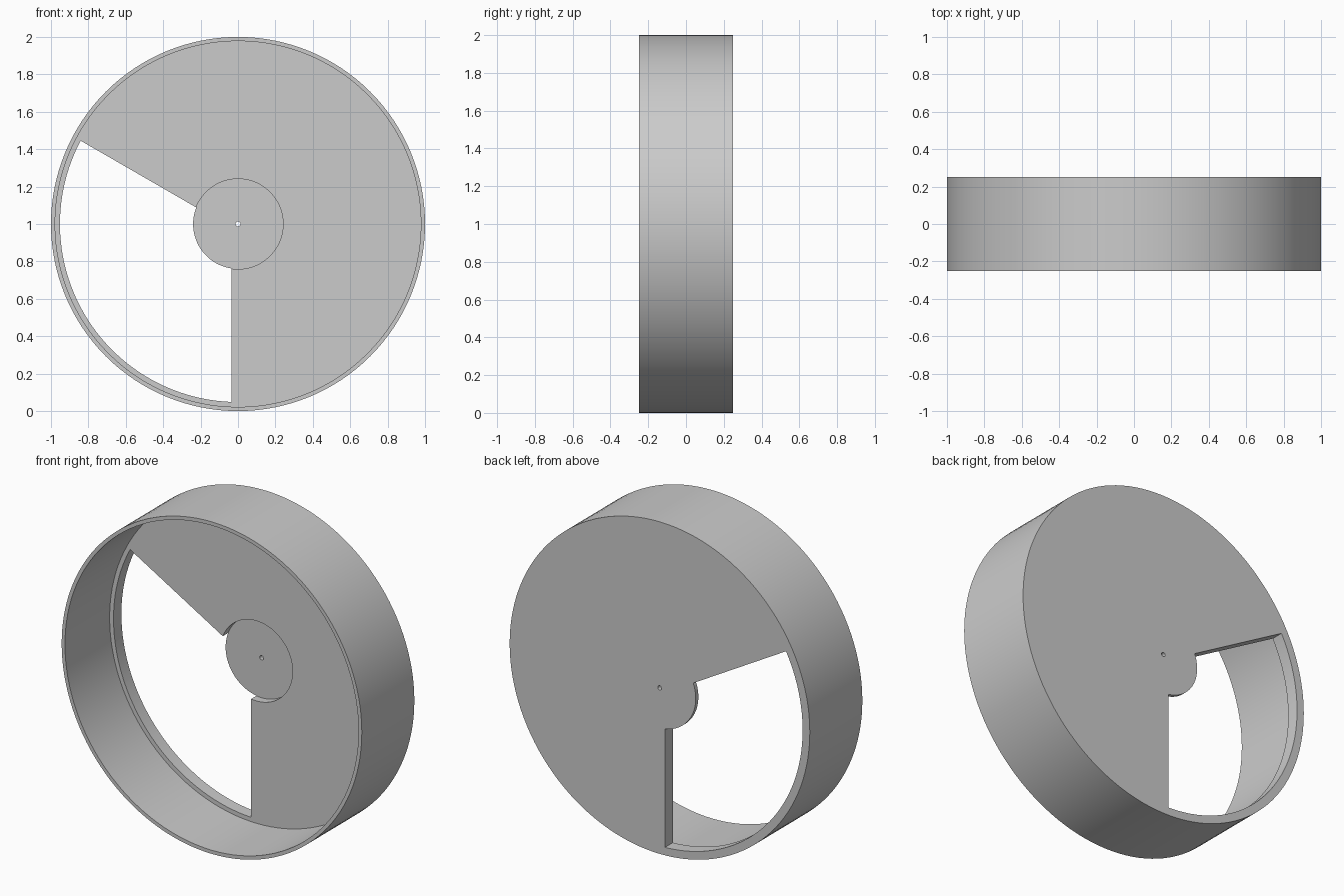
import bpy, bmesh
from math import asin, cos, sin, pi, radians
from mathutils import Matrix, Vector

cube = bpy.data.objects.get("Cube")
if cube:
    bpy.data.objects.remove(cube)

STEPS = 128
BACK, FRONT = 0.25, -0.25
WEB_FRONT = BACK - 0.075     # front of the thick back wall
HUB_FRONT = BACK - 0.025     # floor of the hub recess
LIFT = Matrix.Translation((0, 0, 1))

grey = bpy.data.materials.new("light_grey")
grey.use_nodes = True
grey.diffuse_color = (0.6, 0.6, 0.6, 1)
grey.node_tree.nodes["Principled BSDF"].inputs["Base Color"].default_value = (0.6, 0.6, 0.6, 1)


def make_object(name, bm):
    bmesh.ops.recalc_face_normals(bm, faces=bm.faces)
    bmesh.ops.transform(bm, matrix=LIFT, verts=bm.verts)
    mesh = bpy.data.meshes.new(name)
    bm.to_mesh(mesh)
    bm.free()
    mesh.materials.append(grey)
    obj = bpy.data.objects.new(name, mesh)
    bpy.context.collection.objects.link(obj)
    return obj


# Drum: one closed cross-section (radius, y) turned about the y axis
profile = [(0.013, BACK), (1, BACK), (1, FRONT), (0.978, FRONT), (0.978, WEB_FRONT),
           (0.241, WEB_FRONT), (0.241, HUB_FRONT), (0.013, HUB_FRONT)]
bm = bmesh.new()
rings = []
for i in range(STEPS):
    a = 2 * pi * i / STEPS
    rings.append([bm.verts.new((r * cos(a), y, r * sin(a))) for r, y in profile])
for i in range(STEPS):
    here, after = rings[i], rings[(i + 1) % STEPS]
    for j in range(len(profile)):
        k = (j + 1) % len(profile)
        bm.faces.new((here[j], here[k], after[k], after[j]))
drum = make_object("drum", bm)


# Window: a third of the back wall, its straight sides set in from the radii
def arc(radius, inset=0.035, count=48):
    turn = asin(inset / radius)
    start, end = radians(150) + turn, radians(270) - turn
    angles = [start + (end - start) * i / count for i in range(count + 1)]
    return [(radius * cos(a), radius * sin(a)) for a in angles]


bm = bmesh.new()
outline = arc(0.952) + arc(0.24)[::-1]
face = bm.faces.new([bm.verts.new((x, 0.1, z)) for x, z in outline])
solid = bmesh.ops.extrude_face_region(bm, geom=[face])
moved = [v for v in solid["geom"] if isinstance(v, bmesh.types.BMVert)]
bmesh.ops.translate(bm, vec=Vector((0, 0.3, 0)), verts=moved)
cutter = make_object("window_cutter", bm)
cutter.hide_render = True

# Cut the window and tidy up
bpy.ops.object.select_all(action="DESELECT")
bpy.context.view_layer.objects.active = drum
drum.select_set(True)
cut = drum.modifiers.new("window", "BOOLEAN")
cut.operation = "DIFFERENCE"
cut.solver = "EXACT"
cut.object = cutter
bpy.ops.object.modifier_apply(modifier=cut.name)
bpy.data.objects.remove(cutter)
bpy.ops.object.shade_smooth_by_angle(angle=radians(30))
